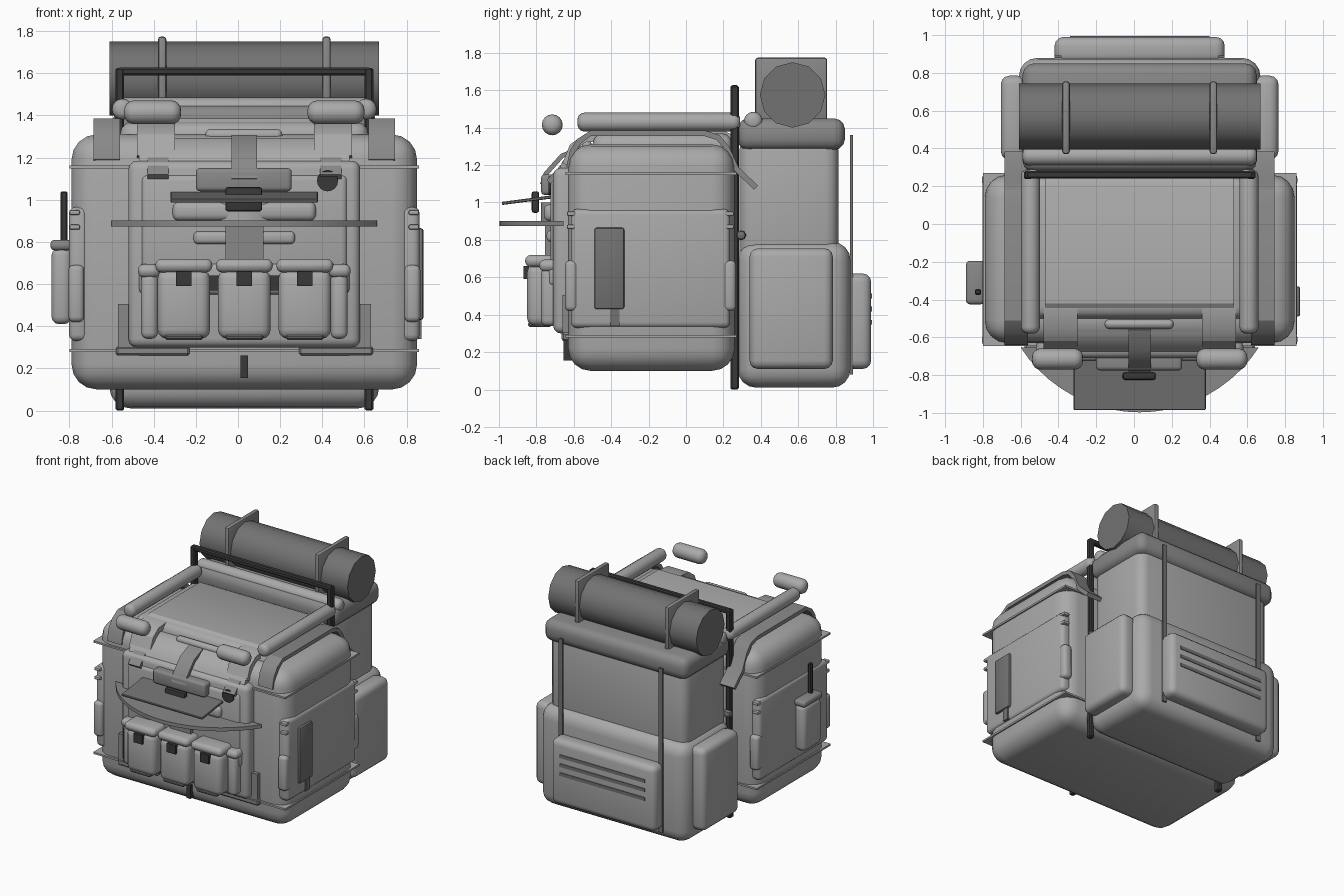
import bpy, bmesh, math
from mathutils import Vector, Matrix

if "Cube" in bpy.data.objects:
    bpy.data.objects.remove(bpy.data.objects["Cube"])

CX = 0.03  # symmetry plane of the pack


def material(name, v):
    m = bpy.data.materials.new(name)
    m.diffuse_color = (v, v, v, 1)
    m.use_nodes = True
    m.node_tree.nodes["Principled BSDF"].inputs["Base Color"].default_value = m.diffuse_color
    return m


LIGHT = material("light grey", 0.40)
MID = material("mid grey", 0.25)
DARK = material("dark grey", 0.17)
BLACK = material("charcoal", 0.04)


def finish(name, bm, mat, smooth=True):
    bmesh.ops.recalc_face_normals(bm, faces=bm.faces)
    me = bpy.data.meshes.new(name)
    bm.to_mesh(me)
    bm.free()
    ob = bpy.data.objects.new(name, me)
    bpy.context.collection.objects.link(ob)
    me.materials.append(mat)
    if smooth:
        bpy.ops.object.select_all(action='DESELECT')
        ob.select_set(True)
        bpy.context.view_layer.objects.active = ob
        bpy.ops.object.shade_smooth_by_angle(angle=math.radians(32))
    return ob


def box(name, x, y, z, mat=LIGHT, r=0.0, seg=3, tilt=0.0):
    """Rounded box from (min, max) ranges, optionally tilted about x."""
    bm = bmesh.new()
    bmesh.ops.create_cube(bm, size=1)
    size = [b - a for a, b in (x, y, z)]
    bmesh.ops.scale(bm, vec=size, verts=bm.verts)
    if r:
        r = min(r, min(size) * 0.49)
        bmesh.ops.bevel(bm, geom=bm.edges[:], offset=r, segments=seg, profile=0.5, affect='EDGES')
    mid = Vector([(a + b) / 2 for a, b in (x, y, z)])
    bm.transform(Matrix.Translation(mid) @ Matrix.Rotation(tilt, 4, 'X'))
    return finish(name, bm, mat)


def pair(name, x, y, z, *args, **kw):
    """Two boxes mirrored over the symmetry plane; x is measured from it."""
    box(name + "_right", (CX + x[0], CX + x[1]), y, z, *args, **kw)
    box(name + "_left", (CX - x[1], CX - x[0]), y, z, *args, **kw)


def rod(name, a, b, radius, mat=LIGHT, sides=16, cap=0.0):
    """Cylinder between two points with optionally rounded ends."""
    a, b = Vector(a), Vector(b)
    bm = bmesh.new()
    bmesh.ops.create_cone(bm, cap_ends=True, segments=sides, radius1=radius, radius2=radius, depth=(b - a).length)
    if cap:
        rim = [e for e in bm.edges if abs(e.verts[0].co.z - e.verts[1].co.z) < 1e-5]
        bmesh.ops.bevel(bm, geom=rim, offset=cap, segments=4, profile=0.5, affect='EDGES')
    rot = (b - a).to_track_quat('Z', 'Y').to_matrix().to_4x4()
    bm.transform(Matrix.Translation((a + b) / 2) @ rot)
    return finish(name, bm, mat)


def prism(name, pts, x, mat=LIGHT):
    """Side profile of (y, z) points extruded across x."""
    bm = bmesh.new()
    f = bm.faces.new([bm.verts.new((x[0], p[0], p[1])) for p in pts])
    ext = bmesh.ops.extrude_face_region(bm, geom=[f])["geom"]
    bmesh.ops.translate(bm, vec=(x[1] - x[0], 0, 0), verts=[g for g in ext if isinstance(g, bmesh.types.BMVert)])
    return finish(name, bm, mat)


def ribbon(name, path, x, t, mat=LIGHT):
    """Strap of thickness t following a (y, z) path."""
    inner = []
    for i, p in enumerate(path):
        q, s = path[max(i - 1, 0)], path[min(i + 1, len(path) - 1)]
        d = Vector((s[0] - q[0], s[1] - q[1])).normalized()
        inner.append((p[0] + d.y * t, p[1] - d.x * t))
    return prism(name, list(path) + inner[::-1], x, mat)


# main body with seam flanges
box("main_body", (-0.79, 0.85), (-0.63, 0.26), (0.10, 1.31), LIGHT, 0.12, 4)
for z in (0.285, 1.155):
    box("seam_flange", (-0.80, 0.86), (-0.645, 0.27), (z - 0.007, z + 0.007))
# crown with sloping front
prism("crown", [(0.25, 1.25), (0.25, 1.36), (0.20, 1.385), (-0.42, 1.385), (-0.45, 1.365), (-0.47, 1.31),
                (-0.58, 1.29), (-0.66, 1.22), (-0.69, 1.15), (-0.60, 1.10)], (-0.47, 0.53))
box("crown_skirt", (-0.56, 0.62), (-0.5, 0.25), (1.2, 1.37), LIGHT, 0.06)
# side panels, hinges and corner pods
pair("side_panel", (0.74, 0.832), (-0.615, 0.235), (0.33, 0.965), LIGHT, 0.03)
for y in (-0.612, 0.232):
    for z in (0.50, 0.87, 0.94):
        pair("hinge", (0.78, 0.83), (y - 0.025, y + 0.025), (z - 0.012, z + 0.012), LIGHT, 0.008, 2)
    pair("corner_pod", (0.76, 0.835), (y - 0.035, y + 0.035), (0.42, 0.69), LIGHT, 0.025)
box("right_plate", (0.85, 0.88), (-0.49, -0.33), (0.43, 0.865), DARK, 0.012, 2)
box("right_tab", (0.85, 0.87), (-0.405, -0.355), (0.34, 0.44), DARK)
# left radio pouch
box("radio_pouch", (-0.885, -0.79), (-0.42, -0.20), (0.41, 0.77), LIGHT, 0.035)
box("radio_cap", (-0.89, -0.79), (-0.425, -0.195), (0.76, 0.81), MID, 0.02)
box("antenna", (-0.842, -0.81), (-0.375, -0.345), (0.78, 1.04), BLACK, 0.006, 1)

# front panel
box("front_panel", (-0.52, 0.58), (-0.71, -0.58), (0.30, 1.185), LIGHT, 0.04)
box("front_inset", (-0.46, 0.52), (-0.725, -0.66), (0.62, 1.12), LIGHT, 0.03)
pair("bracket_post", (0.50, 0.60), (-0.66, -0.60), (0.26, 0.505), MID)
pair("bracket_foot", (0.26, 0.61), (-0.665, -0.60), (0.26, 0.305), MID, 0.01, 1)
box("pull_tab", (0.013, 0.047), (-0.655, -0.61), (0.155, 0.26), BLACK)
rod("round_port", (0.425, -0.70, 1.09), (0.425, -0.735, 1.09), 0.05, BLACK, 16)
# row of belt pouches
box("pouch_belt", (-0.47, 0.53), (-0.74, -0.62), (0.55, 0.70), LIGHT, 0.03)
for i in (-1, 0, 1):
    c = CX + i * 0.287
    box("pouch", (c - 0.125, c + 0.125), (-0.85, -0.68), (0.34, 0.67), LIGHT, 0.045)
    box("pouch_flap", (c - 0.135, c + 0.135), (-0.86, -0.66), (0.655, 0.72), LIGHT, 0.03)
    box("pouch_clasp", (c - 0.037, c + 0.037), (-0.87, -0.84), (0.59, 0.66), BLACK)
    box("pouch_base", (c - 0.09, c + 0.09), (-0.845, -0.72), (0.335, 0.36), DARK, 0.008, 1)
    if i < 1:
        box("pouch_gap", (c + 0.12, c + 0.167), (-0.76, -0.7), (0.57, 0.64), BLACK)
pair("end_pouch", (0.41, 0.49), (-0.775, -0.66), (0.34, 0.65), LIGHT, 0.03)
pair("end_flap", (0.40, 0.505), (-0.785, -0.65), (0.63, 0.695), LIGHT, 0.03)
# column and curved shelf
box("column", (-0.06, 0.12), (-0.755, -0.68), (0.66, 0.88), MID)
box("column_head", (-0.21, 0.27), (-0.745, -0.68), (0.79, 0.85), LIGHT, 0.02)
bm = bmesh.new()
half = math.asin(0.63 / 0.75)
arc = [half * (i / 10 - 1) for i in range(21)]
f = bm.faces.new([bm.verts.new((CX + 0.75 * math.sin(a), -0.247 - 0.75 * math.cos(a), 0.873)) for a in arc])
ext = bmesh.ops.extrude_face_region(bm, geom=[f])["geom"]
bmesh.ops.translate(bm, vec=(0, 0, 0.028), verts=[g for g in ext if isinstance(g, bmesh.types.BMVert)])
finish("curved_shelf", bm, MID)
rod("shelf_bowl", (CX, -0.55, 0.89), (CX, -0.55, 1.0), 0.225, LIGHT, 24).scale.x = 1.0
box("bowl_wide", (-0.31, 0.37), (-0.76, -0.66), (0.90, 0.99), LIGHT, 0.03)
# tilted tray, mount and clip
box("tray", (-0.32, 0.38), (-0.985, -0.70), (1.005, 1.022), DARK, 0.004, 1, tilt=0.13)
box("tray_mount", (-0.20, 0.255), (-0.775, -0.66), (1.04, 1.15), MID, 0.02)
box("tray_clip", (-0.06, 0.115), (-0.825, -0.785), (0.945, 1.06), BLACK, 0.012, 2)
ribbon("neck_strap", [(-0.78, 1.10), (-0.76, 1.16), (-0.67, 1.26), (-0.56, 1.305)], (-0.03, 0.09), 0.025, MID)
box("front_grip", (-0.155, 0.21), (-0.555, -0.505), (1.28, 1.335), LIGHT, 0.024)

# shoulder straps, pads and rolls
STRAP = [(-0.64, 1.19), (-0.62, 1.28), (-0.58, 1.34), (-0.51, 1.385), (0.10, 1.385), (0.18, 1.36),
         (0.23, 1.30), (0.28, 1.19), (0.385, 1.09)]
PAD = [(-0.745, 1.12), (-0.66, 1.21), (-0.62, 1.31), (-0.55, 1.36), (-0.43, 1.37)]
for s, side in ((1, "right"), (-1, "left")):
    ribbon("shoulder_strap_" + side, STRAP, (CX + s * 0.59, CX + s * 0.715), 0.03, MID)
    ribbon("strap_pad_" + side, PAD[1:], (CX + s * 0.33, CX + s * 0.51), 0.04, LIGHT)
    ribbon("pad_end_" + side, PAD[:2], (CX + s * 0.36, CX + s * 0.46), 0.03, MID)
    x = CX + s * 0.578
    rod("top_roll_" + side, (x, -0.58, 1.43), (x, 0.29, 1.43), 0.05, LIGHT, 16, 0.035)
    rod("front_roll_" + side, (CX + s * 0.30, -0.715, 1.415), (CX + s * 0.57, -0.715, 1.415), 0.056, LIGHT, 16, 0.045)
rod("rear_roll", (-0.59, 0.36, 1.435), (0.65, 0.36, 1.435), 0.05, LIGHT, 16, 0.035)

# carrying frame
pair("frame_post", (0.57, 0.612), (0.237, 0.283), (0.0, 1.625), BLACK, 0.008, 1)
box("frame_bar", (-0.57, 0.63), (0.24, 0.28), (1.59, 1.627), BLACK, 0.008, 1)
pair("frame_buckle", (0.56, 0.63), (0.27, 0.32), (0.80, 0.85), DARK, 0.02, 2)

# rear pack
box("pack_lower", (-0.61, 0.67), (0.275, 0.88), (0.01, 0.79), LIGHT, 0.10, 4)
box("pack_upper", (-0.56, 0.62), (0.285, 0.815), (0.6, 1.35), LIGHT, 0.07)
box("pack_lid", (-0.59, 0.65), (0.275, 0.85), (1.28, 1.45), MID, 0.06)
pair("pack_side_pocket", (0.60, 0.735), (0.34, 0.785), (0.11, 0.755), LIGHT, 0.045)
box("pack_back_pocket", (-0.42, 0.48), (0.85, 0.99), (0.11, 0.62), LIGHT, 0.045)
for z in (0.36, 0.43, 0.50):
    box("pocket_slat", (-0.34, 0.40), (0.98, 0.995), (z - 0.013, z + 0.013), DARK)
pair("pack_strap", (0.415, 0.45), (0.878, 0.892), (0.08, 1.36), DARK)

# bedroll with two straps
rod("bedroll", (-0.61, 0.57, 1.575), (0.67, 0.57, 1.575), 0.175, DARK, 12)
pair("bedroll_strap", (0.37, 0.41), (0.37, 0.755), (1.42, 1.775), MID, 0.015, 2)
